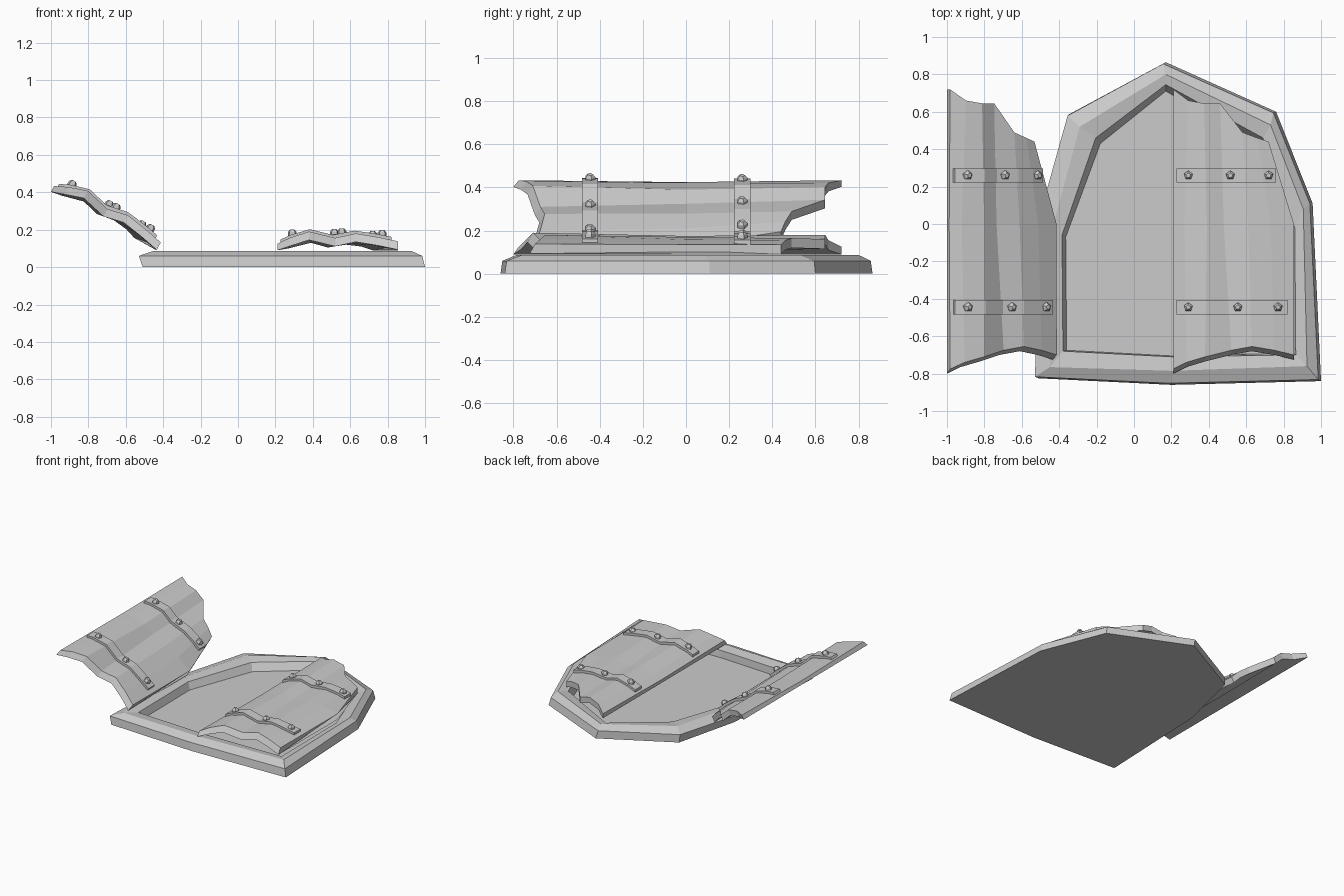
import bpy, bmesh, math
from mathutils import Matrix, Vector

if "Cube" in bpy.data.objects:
    bpy.data.objects.remove(bpy.data.objects["Cube"])


def loft(name, rings, mat=Matrix()):
    """Bridge closed rings of equal length and cap both ends."""
    bm = bmesh.new()
    vs = [[bm.verts.new(mat @ Vector(p)) for p in r] for r in rings]
    n = len(rings[0])
    for a, b in zip(vs, vs[1:]):
        for i in range(n):
            j = (i + 1) % n
            bm.faces.new((a[i], a[j], b[j], b[i]))
    bm.faces.new(vs[0][::-1])
    bm.faces.new(vs[-1])
    bmesh.ops.recalc_face_normals(bm, faces=bm.faces)
    me = bpy.data.meshes.new(name)
    bm.to_mesh(me)
    bm.free()
    ob = bpy.data.objects.new(name, me)
    bpy.context.collection.objects.link(ob)
    return ob


def lerp_table(pts, x):
    for (x0, z0), (x1, z1) in zip(pts, pts[1:]):
        if x <= x1:
            return z0 + (z1 - z0) * (x - x0) / (x1 - x0)
    return pts[-1][1]


# Arched frame: chamfered rim around a sunken floor
outer = [(-.525, -.825), (.2, -.86), (1, -.84), (.955, .11),
         (.76, .60), (.17, .865), (-.35, .585), (-.49, .08)]
ridge = [(-.45, -.765), (.2, -.785), (.925, -.76), (.905, .08),
         (.73, .53), (.17, .80), (-.29, .52), (-.43, 0)]
inner = [(-.38, -.68), (.2, -.71), (.865, -.70), (.86, -.02),
         (.69, .46), (.17, .745), (-.205, .46), (-.385, -.06)]
floor = [(-.36, -.675), (.2, -.705), (.85, -.69), (.84, -.02),
         (.67, .43), (.17, .71), (-.18, .43), (-.365, -.07)]
foot = [(x + (.015 if x < -.4 else 0), y) for x, y in outer]
outer_top = [(x + (-.005 if x < 0 else -.015), y * .99) for x, y in outer]
loft("frame", [[(x, y, z) for x, y in ring] for ring, z in
               ((foot, 0), (outer_top, .06), (ridge, .087), (inner, .075), (floor, .02))])

# Door columns: x at front, middle, back; top height at the same; front y, back y
MID = 0.0
cols = [((0, 0, 0), (.035, .025, .035), -.775, .72),
        ((.07, .06, .08), (.068, .055, .065), -.74, .66),
        ((.17, .18, .165), (.10, .085, .09), -.71, .645),
        ((.31, .27, .25), (.066, .06, .07), -.675, .645),
        ((.42, .40, .37), (.09, .08, .075), -.655, .49),
        ((.54, .52, .45), (.07, .068, .065), -.675, .46),
        ((.645, .645, .51), (.048, .045, .045), -.70, .44)]


def top_at(y):
    pts = []
    for xs, zs, yf, yb in cols:
        a, b, t = (0, 1, (y - yf) / (MID - yf)) if y < MID else (1, 2, y / yb)
        pts.append((xs[a] + (xs[b] - xs[a]) * t, zs[a] + (zs[b] - zs[a]) * t))
    return pts


def make_door(side, mat):
    # wavy plank panel
    rings = []
    for xs, zs, yf, yb in cols:
        top = list(zip(xs, (yf, MID, yb), zs))
        low = [(x, y - (.025 if y < MID else 0), max(0, z - .045))
               for x, y, z in top]
        rings.append(top + low[::-1])
    loft(side + "_door", rings, mat)
    # straps following the planks, with five-sided bolts
    for label, y, end, bolts in (("front", -.445, .61, (.08, .345, .56)),
                                 ("back", .26, .55, (.08, .305, .51))):
        prof = top_at(y)
        xs = [.018] + [x for x, _ in prof if .03 < x < end - .02] + [end]
        strap = []
        for x in xs:
            z = lerp_table(prof, x)
            strap.append([(x, y - .038, z - .012), (x, y + .038, z - .012),
                          (x, y + .038, z + .018), (x, y - .038, z + .018)])
        loft(f"{side}_{label}_strap", strap, mat)
        for i, bx in enumerate(bolts):
            z = lerp_table(prof, bx) + .01
            loft(f"{side}_{label}_bolt_{i + 1}",
                 [[(bx + r * math.sin(k * math.tau / 5),
                    y + r * math.cos(k * math.tau / 5), z + h) for k in range(5)]
                  for r, h in ((.025, 0), (.025, .02), (.013, .034))], mat)


# Closed right door, and the same door swung open on the left
make_door("right", Matrix.Translation((.21, 0, .09)))
make_door("left", Matrix.Translation((-.436, 0, .09))
          @ Matrix.Rotation(math.radians(29), 4, 'Y')
          @ Matrix.Translation((-.645, 0, 0)))
